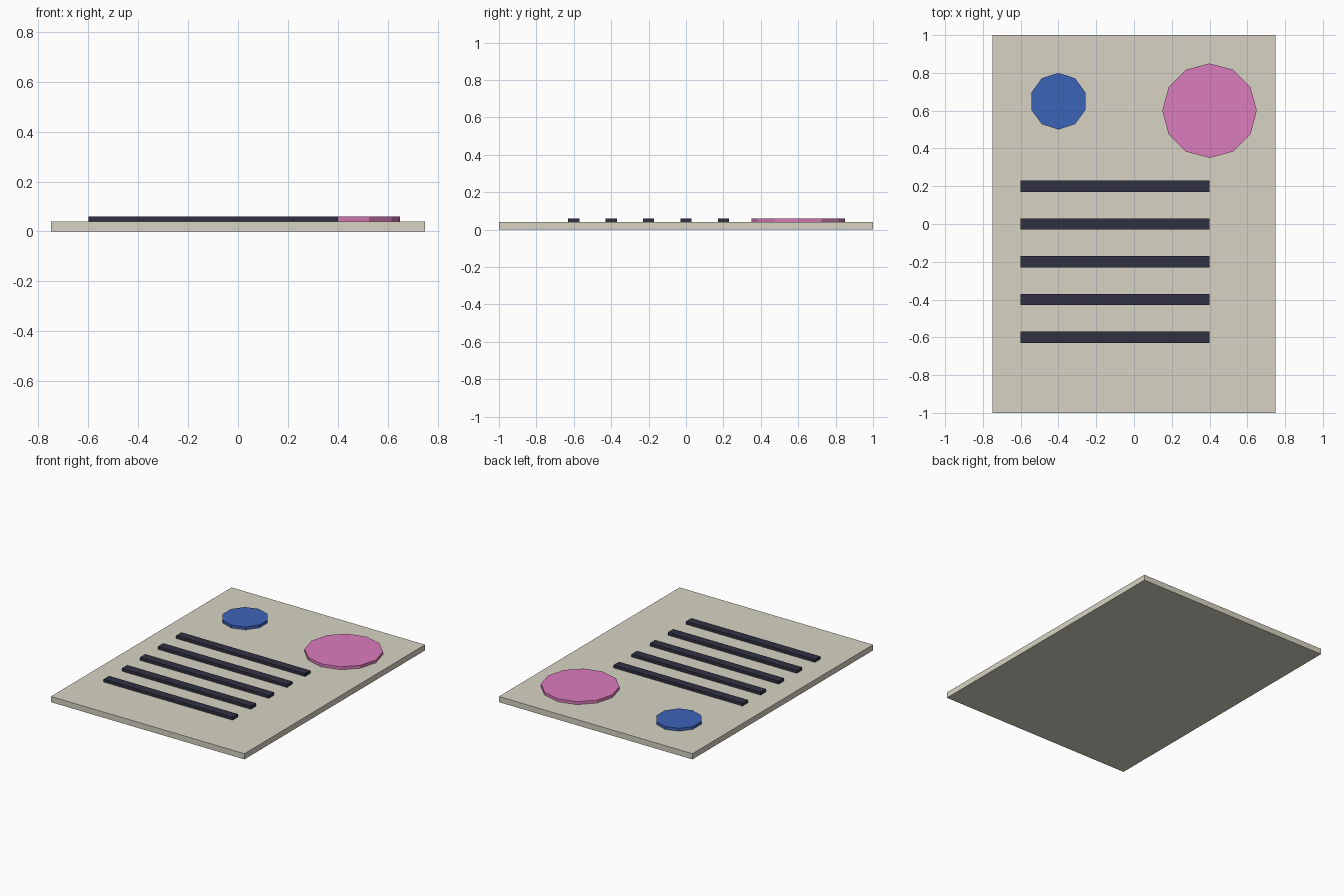
import bpy, bmesh
from math import sin, cos, tau

if "Cube" in bpy.data.objects:
    bpy.data.objects.remove(bpy.data.objects["Cube"])

BOARD_TOP = 0.04
RAISED_TOP = 0.06


def material(name, rgb):
    m = bpy.data.materials.new(name)
    m.diffuse_color = (*rgb, 1)
    m.use_nodes = True
    m.node_tree.nodes["Principled BSDF"].inputs["Base Color"].default_value = m.diffuse_color
    return m


def prism(name, outline, z0, z1, mat):
    """Extrude a flat counter-clockwise outline from z0 up to z1."""
    bm = bmesh.new()
    low = [bm.verts.new((x, y, z0)) for x, y in outline]
    high = [bm.verts.new((x, y, z1)) for x, y in outline]
    bm.faces.new(low[::-1])
    bm.faces.new(high)
    n = len(outline)
    for i in range(n):
        j = (i + 1) % n
        bm.faces.new((low[i], low[j], high[j], high[i]))
    mesh = bpy.data.meshes.new(name)
    bm.to_mesh(mesh)
    bm.free()
    mesh.materials.append(mat)
    obj = bpy.data.objects.new(name, mesh)
    bpy.context.collection.objects.link(obj)
    return obj


def rectangle(x0, x1, y0, y1):
    return [(x0, y0), (x1, y0), (x1, y1), (x0, y1)]


def polygon(cx, cy, r, sides):
    # First corner points toward +y
    return [(cx - r * sin(tau * i / sides), cy + r * cos(tau * i / sides))
            for i in range(sides)]


cream = material("cream", (0.68, 0.65, 0.55))
ink = material("ink", (0.03, 0.03, 0.055))
blue = material("blue", (0.045, 0.125, 0.48))
pink = material("pink", (0.71, 0.2, 0.5))

# Base sheet
prism("sheet", rectangle(-0.75, 0.75, -1, 1), 0, BOARD_TOP, cream)

# Five raised lines
for i in range(5):
    y = 0.2 - 0.2 * i
    prism(f"line_{i + 1}", rectangle(-0.6, 0.4, y - 0.03, y + 0.03),
          BOARD_TOP, RAISED_TOP, ink)

# Two raised discs
prism("blue_disc", polygon(-0.4, 0.65, 0.15, 10), BOARD_TOP, RAISED_TOP, blue)
prism("pink_disc", polygon(0.4, 0.6, 0.25, 12), BOARD_TOP, RAISED_TOP, pink)
